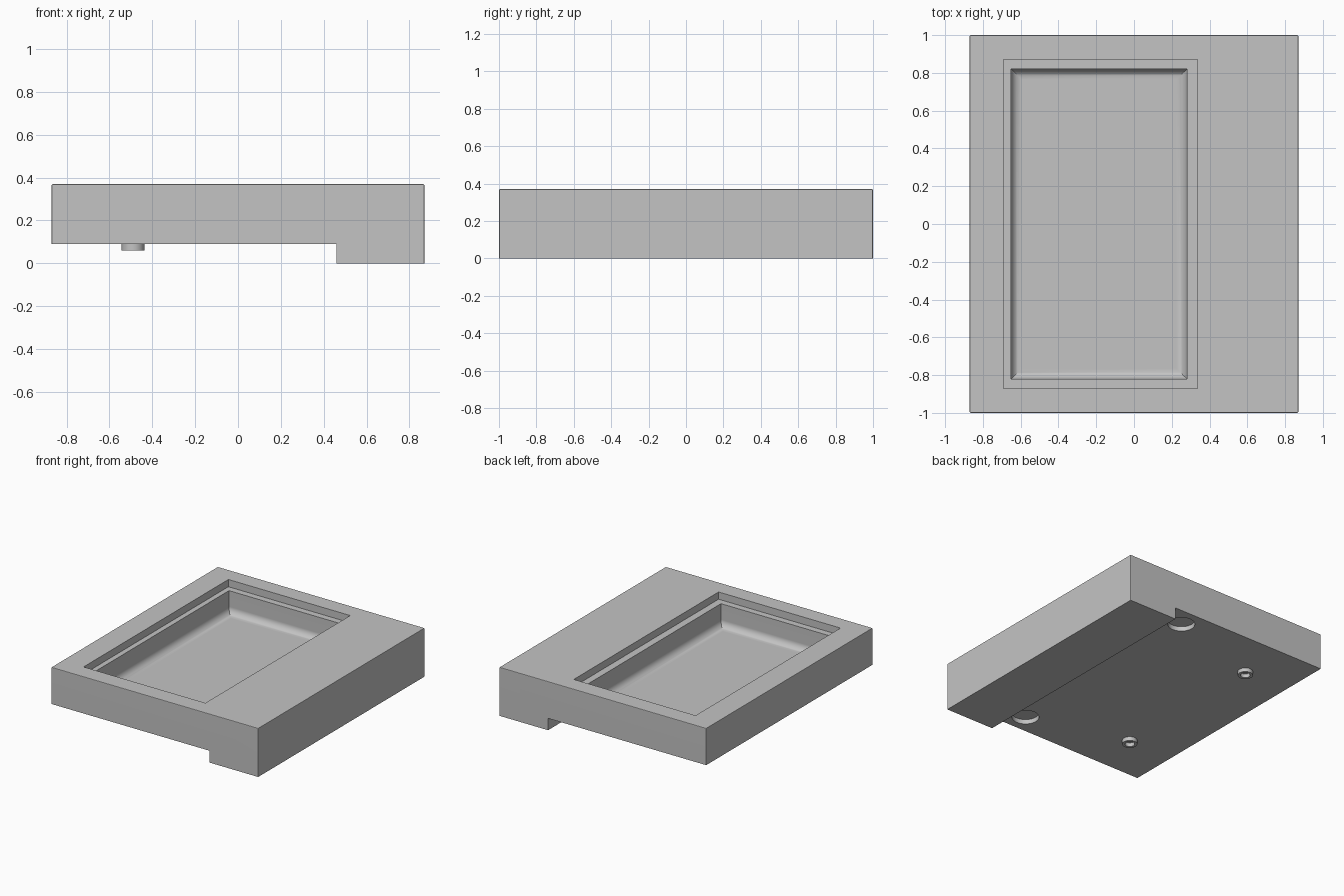
import bpy
import bmesh
from math import sin, cos, pi, radians

if "Cube" in bpy.data.objects:
    bpy.data.objects.remove(bpy.data.objects["Cube"], do_unlink=True)

# Single grey finish
grey = bpy.data.materials.new("plain grey")
grey.use_nodes = True
colour = (0.55, 0.55, 0.55, 1)
grey.diffuse_color = colour
grey.node_tree.nodes["Principled BSDF"].inputs["Base Color"].default_value = colour

HALF_X, HALF_Y, TOP, UNDER, STEP_X = 0.87, 1.0, 0.37, 0.09, 0.46


def make_object(name, bm):
    bmesh.ops.recalc_face_normals(bm, faces=bm.faces)
    mesh = bpy.data.meshes.new(name)
    bm.to_mesh(mesh)
    bm.free()
    mesh.materials.append(grey)
    obj = bpy.data.objects.new(name, mesh)
    bpy.context.collection.objects.link(obj)
    return obj


def loft(name, rings):
    """Skin a stack of equal-length rings and cap both ends."""
    bm = bmesh.new()
    loops = [[bm.verts.new(p) for p in ring] for ring in rings]
    for a, b in zip(loops, loops[1:]):
        for i in range(len(a)):
            j = (i + 1) % len(a)
            bm.faces.new((a[i], a[j], b[j], b[i]))
    bm.faces.new(loops[0])
    bm.faces.new(loops[-1])
    return make_object(name, bm)


def rect(x0, x1, y, z):
    return [(x0, -y, z), (x1, -y, z), (x1, y, z), (x0, y, z)]


def circle(x, y, r, z, n=40):
    return [(x + r * cos(2 * pi * i / n), y + r * sin(2 * pi * i / n), z)
            for i in range(n)]


def activate(obj):
    bpy.ops.object.select_all(action='DESELECT')
    obj.select_set(True)
    bpy.context.view_layer.objects.active = obj


def cut(target, cutter):
    mod = target.modifiers.new("cut", 'BOOLEAN')
    mod.operation, mod.solver, mod.object = 'DIFFERENCE', 'EXACT', cutter
    activate(target)
    bpy.ops.object.modifier_apply(modifier=mod.name)
    bpy.data.objects.remove(cutter, do_unlink=True)


def smooth(obj):
    activate(obj)
    bpy.ops.object.shade_smooth_by_angle(angle=radians(30))
    mod = obj.modifiers.new("flat face normals", 'WEIGHTED_NORMAL')
    mod.keep_sharp = True


# Tray body: stepped profile run from front to back
profile = [(-HALF_X, UNDER), (STEP_X, UNDER), (STEP_X, 0),
           (HALF_X, 0), (HALF_X, TOP), (-HALF_X, TOP)]
body = loft("tray_body", [[(x, y, z) for x, z in profile]
                          for y in (-HALF_Y, HALF_Y)])

# Slightly softened top rim and upright corners
bm = bmesh.new()
bm.from_mesh(body.data)
rim = []
for e in bm.edges:
    a, b = (v.co for v in e.verts)
    on_top = min(a.z, b.z) > TOP - 0.01
    upright = abs(a.x - b.x) + abs(a.y - b.y) < 0.01 and abs(a.x) > HALF_X - 0.01
    if on_top or upright:
        rim.append(e)
bmesh.ops.bevel(bm, geom=rim, offset=0.006, segments=2, profile=0.5,
                affect='EDGES')
bm.to_mesh(body.data)
bm.free()

# Basin: shallow ledge, straight walls and a rounded foot with mitred corners
LEDGE, FLOOR, R, ARC = 0.315, 0.14, 0.055, 8
rings = [rect(-0.69, 0.335, 0.87, TOP + 0.1),
         rect(-0.69, 0.335, 0.87, LEDGE),
         rect(-0.65, 0.28, 0.82, LEDGE)]
for i in range(ARC + 1):
    t = i / ARC * pi / 2
    inset = R * (1 - cos(t))
    rings.append(rect(-0.65 + inset, 0.28 - inset, 0.82 - inset,
                      FLOOR + R * (1 - sin(t))))
cut(body, loft("basin_cutter", rings))

# Round sockets beside the step, and hollow feet on the far side
for side, label in ((-1, "front"), (1, "back")):
    y = side * 0.85
    cut(body, loft("socket_cutter", [circle(0.28, y, 0.095, UNDER - 0.05),
                                     circle(0.28, y, 0.095, UNDER + 0.035)]))
    y = side * 0.63
    foot = loft(label + "_foot", [circle(-0.49, y, r, z) for r, z in
                                  ((0.053, UNDER + 0.01), (0.053, 0.06),
                                   (0.034, 0.06), (0.034, UNDER))])
    smooth(foot)

smooth(body)
